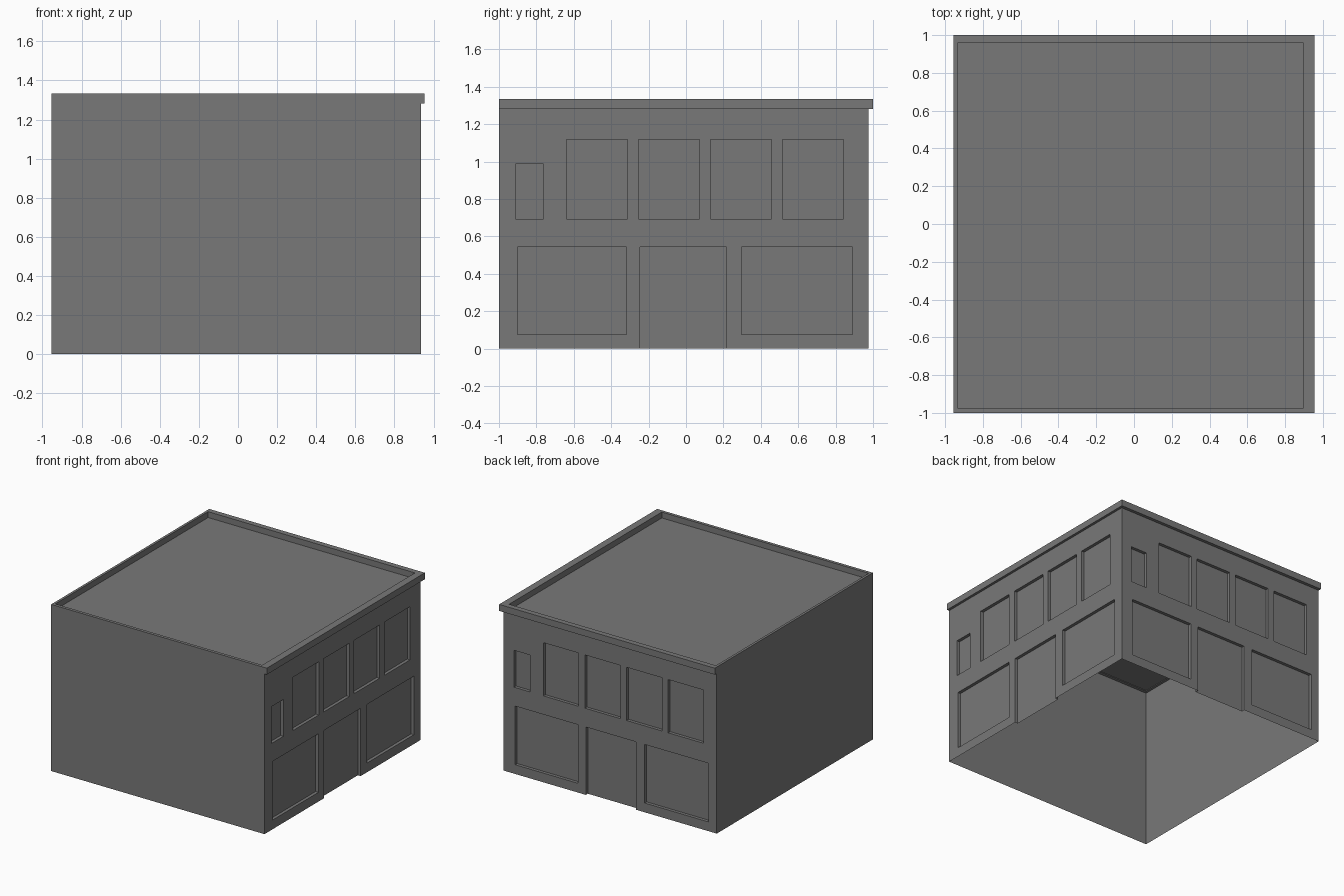
import bpy, bmesh
from mathutils import Vector

cube = bpy.data.objects.get("Cube")
if cube:
    bpy.data.objects.remove(cube, do_unlink=True)

# Single plaster colour
plaster = bpy.data.materials.new("grey_plaster")
plaster.use_nodes = True
grey = (0.19, 0.19, 0.19, 1)
plaster.diffuse_color = grey
plaster.node_tree.nodes["Principled BSDF"].inputs["Base Color"].default_value = grey

LEFT, RIGHT, FRONT, BACK = -0.955, 0.935, -1.0, 0.975
WALL_TOP, PARAPET_TOP, OVERHANG = 1.282, 1.334, 0.02
RECESS = 0.025
UP = Vector((0, 0, 1))


def finish(name, bm):
    mesh = bpy.data.meshes.new(name)
    bm.to_mesh(mesh)
    bm.free()
    mesh.materials.append(plaster)
    obj = bpy.data.objects.new(name, mesh)
    bpy.context.collection.objects.link(obj)
    return obj


def wall(name, start, end, openings=()):
    """Wall seen from outside, start at its left; openings are (u0, u1, z0, z1)."""
    start, end = Vector((*start, 0)), Vector((*end, 0))
    length = (end - start).length
    along = (end - start).normalized()
    us = sorted({0, length, *(u for o in openings for u in o[:2])})
    zs = sorted({0, WALL_TOP, *(z for o in openings for z in o[2:])})
    bm = bmesh.new()
    grid = [[bm.verts.new(start + along * u + UP * z) for z in zs] for u in us]
    sunk = []
    for i in range(len(us) - 1):
        for j in range(len(zs) - 1):
            face = bm.faces.new((grid[i][j], grid[i + 1][j],
                                 grid[i + 1][j + 1], grid[i][j + 1]))
            u, z = (us[i] + us[i + 1]) / 2, (zs[j] + zs[j + 1]) / 2
            if any(a < u < b and c < z < d for a, b, c, d in openings):
                sunk.append(face)
    # Push the panes and door back, leaving the reveals
    if sunk:
        new = bmesh.ops.extrude_face_region(bm, geom=sunk)["geom"]
        moved = [v for v in new if isinstance(v, bmesh.types.BMVert)]
        bmesh.ops.translate(bm, verts=moved, vec=-RECESS * along.cross(UP))
        old = [f for f in sunk if f.is_valid]
        sill = [f for f in bm.faces if all(v.co.z < 0.001 for v in f.verts)]
        bmesh.ops.delete(bm, geom=list(set(old + sill)), context="FACES")
    return finish(name, bm)


# Openings shared by both street walls, measured from the wall's left end
upper = [(0.36 + 0.385 * i, 0.687 + 0.385 * i, 0.692, 1.118) for i in range(4)]
small_window = (0.088, 0.238, 0.692, 0.987)
shop_windows = [(0.099, 0.682, 0.074, 0.543), (1.297, 1.89, 0.074, 0.543)]
door = (0.753, 1.217, 0, 0.543)
street = [small_window, *upper, *shop_windows, door]
squeeze = (RIGHT - LEFT) / (BACK - FRONT)
narrow = [(a * squeeze + 0.01, b * squeeze + 0.01, c, d) for a, b, c, d in street]

wall("left_street_wall", (RIGHT, FRONT), (RIGHT, BACK), street)
wall("back_street_wall", (RIGHT, BACK), (LEFT, BACK), narrow)
wall("front_blank_wall", (LEFT, FRONT), (RIGHT, FRONT))
wall("right_blank_wall", (LEFT, BACK), (LEFT, FRONT))


def rectangle(bm, x0, x1, y0, y1, z):
    return [bm.verts.new((x, y, z)) for x, y in
            ((x0, y0), (x1, y0), (x1, y1), (x0, y1))]


# Parapet ring overhanging the street walls as a cornice
outer = (LEFT, RIGHT + OVERHANG, FRONT, BACK + 0.025)
inner = (LEFT + 0.02, 0.897, FRONT + 0.025, 0.957)
bm = bmesh.new()
loops = [rectangle(bm, *outer, WALL_TOP), rectangle(bm, *outer, PARAPET_TOP),
         rectangle(bm, *inner, PARAPET_TOP), rectangle(bm, *inner, WALL_TOP)]
for a, b in zip(loops, loops[1:] + loops[:1]):
    for i in range(4):
        k = (i + 1) % 4
        bm.faces.new((a[i], a[k], b[k], b[i]))
finish("parapet", bm)

# Flat roof deck sunk behind the parapet
bm = bmesh.new()
bm.faces.new(rectangle(bm, *inner, WALL_TOP + 0.005))
finish("roof_deck", bm)
